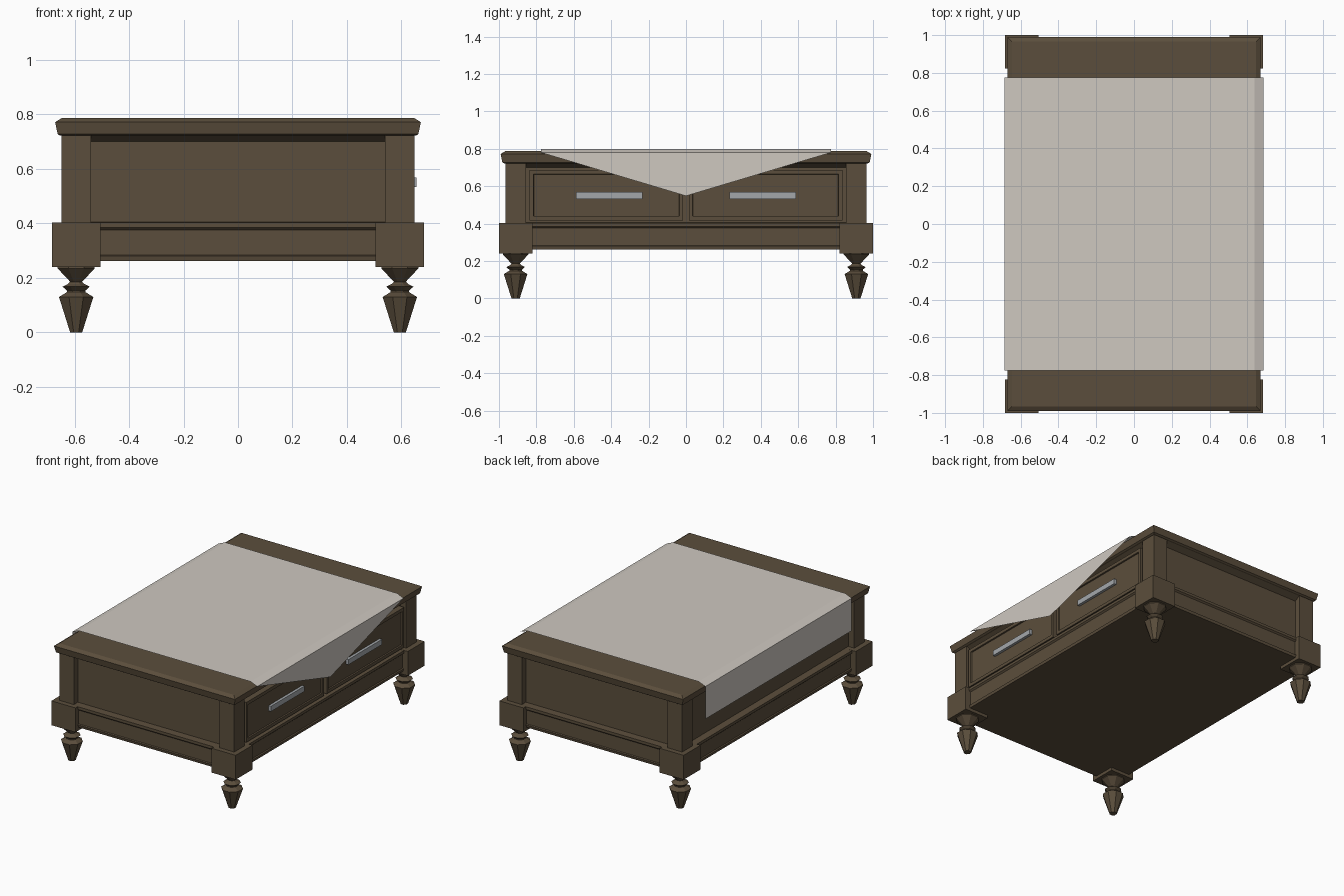
import bpy, bmesh, math

if "Cube" in bpy.data.objects:
    bpy.data.objects.remove(bpy.data.objects["Cube"])


def material(name, rgb):
    m = bpy.data.materials.new(name)
    m.diffuse_color = (*rgb, 1)
    m.use_nodes = True
    m.node_tree.nodes["Principled BSDF"].inputs["Base Color"].default_value = m.diffuse_color
    return m


WOOD = material("dark brown wood", (0.105, 0.076, 0.045))
CLOTH = material("pale grey cloth", (0.62, 0.58, 0.53))
METAL = material("grey metal", (0.37, 0.39, 0.41))


def finish(bm, name, mat, recalc=True):
    if recalc:
        bmesh.ops.recalc_face_normals(bm, faces=bm.faces)
    me = bpy.data.meshes.new(name)
    bm.to_mesh(me)
    bm.free()
    me.materials.append(mat)
    ob = bpy.data.objects.new(name, me)
    bpy.context.collection.objects.link(ob)
    return ob


def loft(name, rings, mat):
    """Join matching rings of points and cap both ends."""
    bm = bmesh.new()
    vs = [[bm.verts.new(p) for p in r] for r in rings]
    n = len(vs[0])
    for a, b in zip(vs, vs[1:]):
        for i in range(n):
            j = (i + 1) % n
            bm.faces.new((a[i], a[j], b[j], b[i]))
    bm.faces.new(vs[0])
    bm.faces.new(vs[-1])
    return finish(bm, name, mat)


def rect(hx, hy, z):
    return [(-hx, -hy, z), (hx, -hy, z), (hx, hy, z), (-hx, hy, z)]


def box(name, x0, x1, y0, y1, z0, z1, mat):
    return loft(name, [[(x0, y0, z), (x1, y0, z), (x1, y1, z), (x0, y1, z)] for z in (z0, z1)], mat)


# Body: base rail with lips, recessed panels, sloped cornice (half width, z)
D = 0.32  # the body is this much longer than wide, on each half
body = [(0.648, 0.262), (0.652, 0.28), (0.645, 0.284), (0.645, 0.376), (0.655, 0.385),
        (0.655, 0.403), (0.605, 0.405), (0.605, 0.70), (0.645, 0.724)]
loft("body", [rect(h, h + D, z) for h, z in body], WOOD)

# Table top with bevelled edge
top = [(0.652, 0.722), (0.662, 0.728), (0.671, 0.772), (0.647, 0.787)]
loft("table_top", [rect(h, h + D, z) for h, z in top], WOOD)

# Corner posts, base blocks and turned eight-sided legs
leg = [(0.068, 0.242), (0.068, 0.235), (0.022, 0.186), (0.03, 0.178), (0.05, 0.168),
       (0.034, 0.154), (0.034, 0.148), (0.063, 0.13), (0.022, 0.0)]
for sx in (-1, 1):
    for sy in (-1, 1):
        cx, cy = sx * 0.594, sy * 0.911
        box("corner_post", cx - 0.054, cx + 0.054, cy - 0.055, cy + 0.055, 0.40, 0.724, WOOD)
        box("base_block", cx - 0.089, cx + 0.089, cy - 0.089, cy + 0.089, 0.241, 0.404, WOOD)
        rings = []
        for r, z in leg:
            r /= math.cos(math.pi / 8)
            rings.append([(cx + r * math.cos(math.pi * (i + 0.5) / 4),
                           cy + r * math.sin(math.pi * (i + 0.5) / 4), z) for i in range(8)])
        loft("leg", rings, WOOD)

# Drawers on the right side, each with a sunk panel and a bar handle
for s in (-1, 1):
    c = s * 0.426

    def ring(x, hy, z0, z1):
        return [(x, c - hy, z0), (x, c + hy, z0), (x, c + hy, z1), (x, c - hy, z1)]
    loft("drawer_front", [ring(0.60, 0.41, 0.418, 0.686), ring(0.647, 0.41, 0.418, 0.686),
                          ring(0.647, 0.39, 0.44, 0.664), ring(0.638, 0.388, 0.442, 0.662)], WOOD)
    box("drawer_handle", 0.632, 0.656, s * 0.41 - 0.178, s * 0.41 + 0.178, 0.533, 0.568, METAL)

# Cloth runner: flat top, sloped shoulders, square drop on left, pointed drop on right
bm = bmesh.new()
L = 0.775
path = [(-0.686, 0.562), (-0.686, 0.78), (-0.637, 0.80), (0.637, 0.80), (0.685, 0.78)]
rows = [[bm.verts.new((x, y, z)) for y in (-L, L)] for x, z in path]
for a, b in zip(rows, rows[1:]):
    bm.faces.new((a[0], b[0], b[1], a[1]))
tip = bm.verts.new((0.685, 0, 0.548))
bm.faces.new((rows[-1][0], tip, rows[-1][1]))
finish(bm, "cloth_runner", CLOTH, recalc=False)
